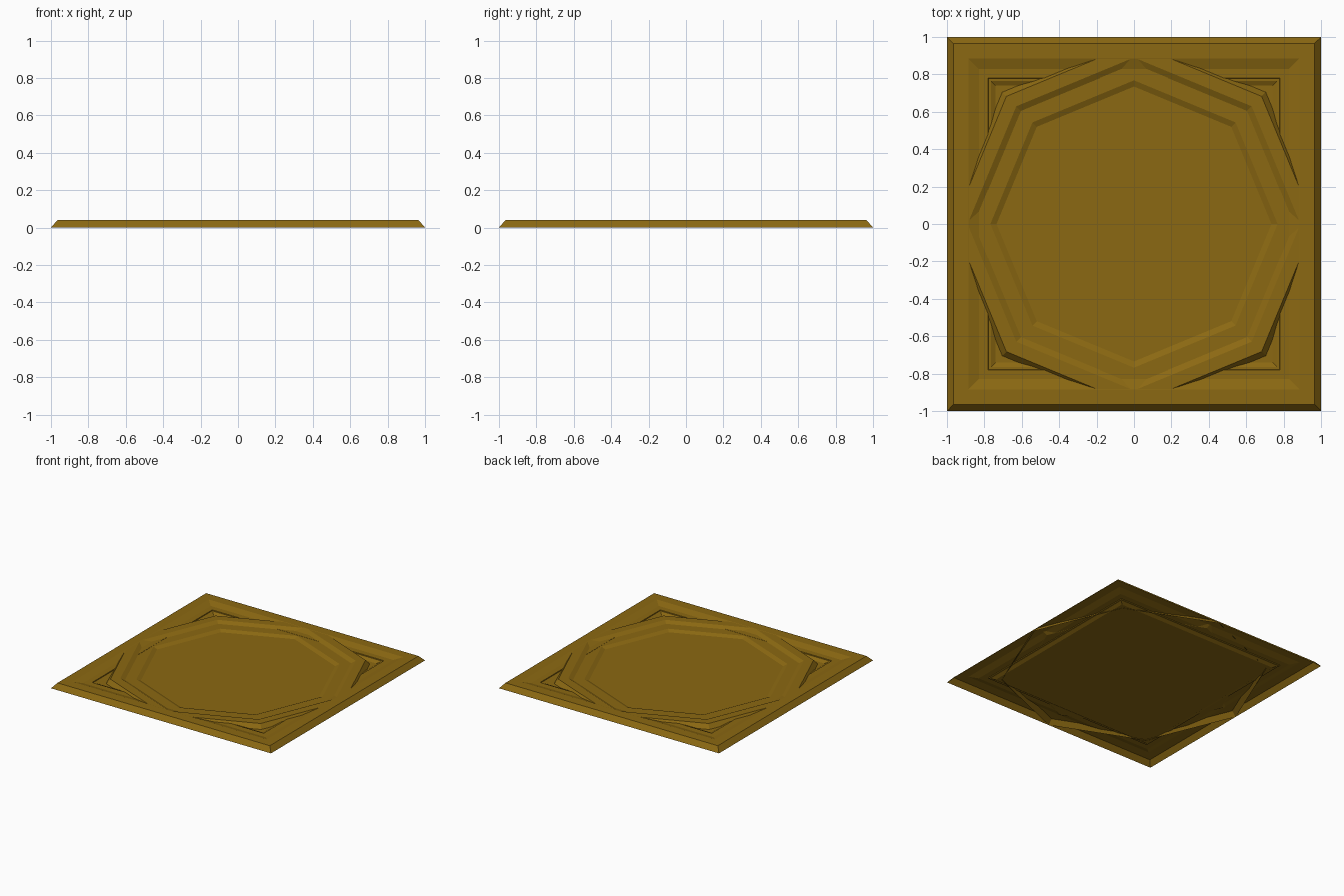
import bpy, bmesh
from math import cos, sin, pi

if "Cube" in bpy.data.objects:
    bpy.data.objects.remove(bpy.data.objects["Cube"])

mat = bpy.data.materials.new("old_gold")
mat.diffuse_color = (0.26, 0.14, 0.006, 1)
mat.use_nodes = True
mat.node_tree.nodes["Principled BSDF"].inputs["Base Color"].default_value = mat.diffuse_color


def stepped_tray(name, sides, profile, start, scale):
    """Loft concentric polygons along a (radius, height) profile and close the floor."""
    bm = bmesh.new()
    rings = []
    for r, z in profile:
        rings.append([bm.verts.new((r * scale * cos(start + 2 * pi * i / sides),
                                    r * scale * sin(start + 2 * pi * i / sides), z))
                      for i in range(sides)])
    for a, b in zip(rings, rings[1:]):
        for i in range(sides):
            j = (i + 1) % sides
            bm.faces.new((a[i], a[j], b[j], b[i]))
    bm.faces.new(rings[-1])
    me = bpy.data.meshes.new(name)
    bm.to_mesh(me)
    bm.free()
    me.materials.append(mat)
    ob = bpy.data.objects.new(name, me)
    bpy.context.collection.objects.link(ob)
    return ob


# Square outer frame: bevelled rim, then steps down to the floor (open underneath)
stepped_tray("square_frame", 4,
             [(1, 0), (0.965, 0.04), (0.885, 0.04), (0.83, 0.023), (0.78, 0.023),
              (0.778, 0.017), (0.765, 0.017), (0.74, 0.004)],
             pi / 4, 2 ** 0.5)

# Octagonal inner frame set into the square one, with the central panel
stepped_tray("octagon_frame", 8,
             [(1, 0), (0.965, 0.039), (0.89, 0.039), (0.855, 0.022),
              (0.768, 0.022), (0.735, 0.008)],
             0, 1)
